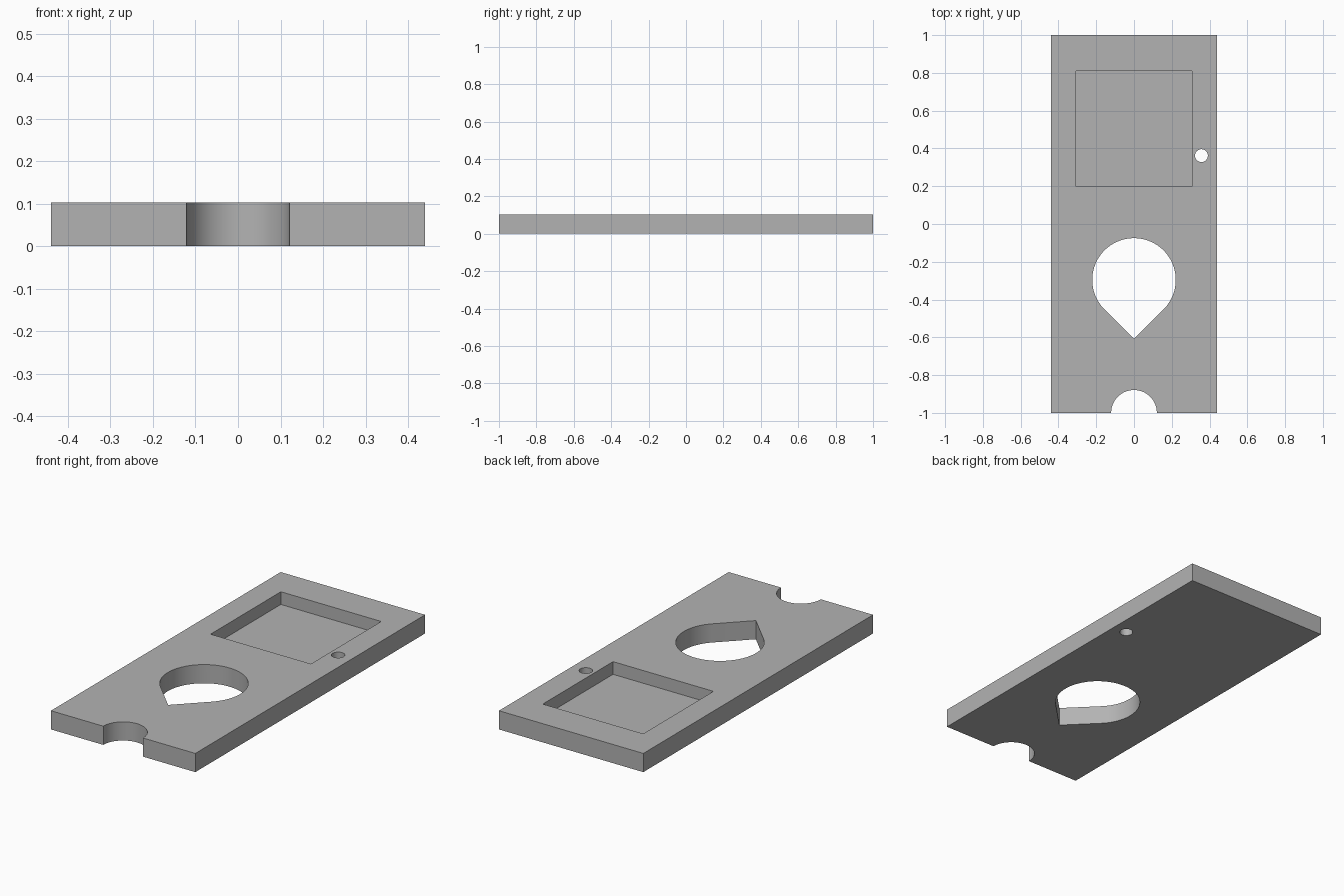
import bpy, bmesh
from math import sin, cos, radians, pi, sqrt

if "Cube" in bpy.data.objects:
    bpy.data.objects.remove(bpy.data.objects["Cube"], do_unlink=True)

HEIGHT = 0.103
HALF_WIDTH = 0.44

grey = bpy.data.materials.new("plain grey")
grey.use_nodes = True
colour = (0.45, 0.45, 0.45, 1)
grey.diffuse_color = colour
grey.node_tree.nodes["Principled BSDF"].inputs["Base Color"].default_value = colour


def prism(name, outline, z0, z1):
    """Extrude a counter-clockwise outline from z0 up to z1."""
    bm = bmesh.new()
    base = bm.faces.new([bm.verts.new((x, y, z0)) for x, y in outline])
    top = bmesh.ops.extrude_face_region(bm, geom=[base], use_keep_orig=True)
    verts = [v for v in top["geom"] if isinstance(v, bmesh.types.BMVert)]
    bmesh.ops.translate(bm, verts=verts, vec=(0, 0, z1 - z0))
    bmesh.ops.recalc_face_normals(bm, faces=bm.faces)
    mesh = bpy.data.meshes.new(name)
    bm.to_mesh(mesh)
    bm.free()
    mesh.materials.append(grey)
    obj = bpy.data.objects.new(name, mesh)
    bpy.context.collection.objects.link(obj)
    return obj


def rectangle(cx, cy, hx, hy):
    return [(cx - hx, cy - hy), (cx + hx, cy - hy), (cx + hx, cy + hy), (cx - hx, cy + hy)]


def arc(cx, cy, r, start, end, steps):
    angles = [radians(start + (end - start) * i / steps) for i in range(steps + 1)]
    return [(cx + r * cos(a), cy + r * sin(a)) for a in angles]


def circle(cx, cy, r, steps):
    return arc(cx, cy, r, 0, 360, steps)[:-1]


# Flat plate
plate = prism("plate", rectangle(0, 0, HALF_WIDTH, 1), 0, HEIGHT)

# Teardrop opening: round top with straight tangents meeting at a right angle
tear_r, tear_y = 0.221, -0.296
teardrop = arc(0, tear_y, tear_r, -45, 225, 72) + [(0, tear_y - tear_r * sqrt(2))]

# Square pocket, small through hole, teardrop and half-round edge notch
low, high = -0.1, HEIGHT + 0.1
cutters = [
    prism("pocket_cutter", rectangle(0, 0.504, 0.306, 0.306), 0.033, high),
    prism("small_hole_cutter", circle(0.357, 0.362, 0.034, 48), low, high),
    prism("teardrop_cutter", teardrop, low, high),
    prism("notch_cutter", circle(0, -1, 0.121, 96), low, high),
]
bpy.context.view_layer.objects.active = plate
plate.select_set(True)
for cutter in cutters:
    cutter.hide_render = True
    cut = plate.modifiers.new(cutter.name, "BOOLEAN")
    cut.operation = "DIFFERENCE"
    cut.solver = "EXACT"
    cut.object = cutter
    bpy.ops.object.modifier_apply(modifier=cut.name)
    bpy.data.objects.remove(cutter, do_unlink=True)

# Smooth curved walls, sharp rims
bpy.ops.object.shade_smooth_by_angle(angle=radians(30))
